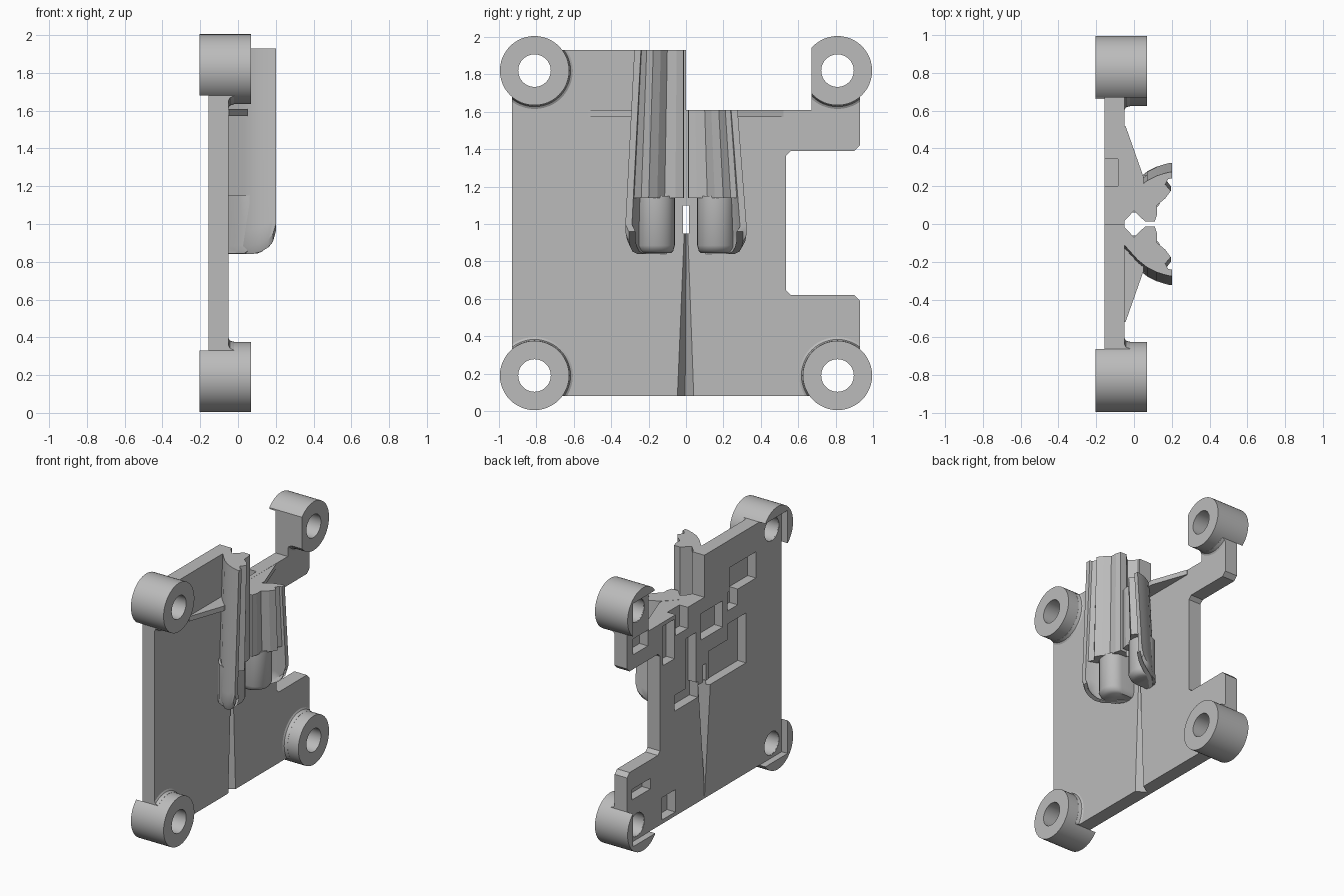
import bpy, bmesh, math
from mathutils import Vector

if "Cube" in bpy.data.objects:
    bpy.data.objects.remove(bpy.data.objects["Cube"], do_unlink=True)

grey = bpy.data.materials.new("plain grey")
grey.use_nodes = True
grey.diffuse_color = (0.5, 0.5, 0.5, 1)
grey.node_tree.nodes["Principled BSDF"].inputs["Base Color"].default_value = (0.5, 0.5, 0.5, 1)

BACK, FACE = -0.155, -0.05          # plate thickness along x
EDGE, LOW, HIGH = 0.93, 0.08, 1.93  # plate extents


def make(name, bm):
    bmesh.ops.recalc_face_normals(bm, faces=bm.faces)
    mesh = bpy.data.meshes.new(name)
    bm.to_mesh(mesh)
    bm.free()
    mesh.materials.append(grey)
    ob = bpy.data.objects.new(name, mesh)
    bpy.context.collection.objects.link(ob)
    return ob


def loft(name, rings, cap=True):
    """Skin a list of equal-length rings of points."""
    bm = bmesh.new()
    rows = [[bm.verts.new(p) for p in ring] for ring in rings]
    n = len(rows[0])
    for a, b in zip(rows, rows[1:]):
        for i in range(n):
            j = (i + 1) % n
            bm.faces.new((a[i], a[j], b[j], b[i]))
    if cap:
        bm.faces.new(rows[0])
        bm.faces.new(rows[-1])
    return make(name, bm)


def box(name, x, y, z):
    corners = [(y[0], z[0]), (y[1], z[0]), (y[1], z[1]), (y[0], z[1])]
    return loft(name, [[(d, *c) for c in corners] for d in x])


def lathe(name, profile, cy, cz, closed=False, sides=48):
    """Turn (radius, x) points about an axis along x."""
    rings = [[(x, cy + r * math.cos(math.tau * i / sides), cz + r * math.sin(math.tau * i / sides))
              for i in range(sides)] for r, x in profile]
    return loft(name, rings + rings[:1] if closed else rings, not closed)


def carve(ob, cutters, mode="DIFFERENCE"):
    """Apply booleans one by one and discard the cutters."""
    for c in cutters:
        mod = ob.modifiers.new("cut", "BOOLEAN")
        mod.object, mod.operation, mod.solver = c, mode, "EXACT"
        c.hide_render = True
    bpy.context.view_layer.update()
    ob_eval = ob.evaluated_get(bpy.context.evaluated_depsgraph_get())
    mesh = bpy.data.meshes.new_from_object(ob_eval)
    ob.modifiers.clear()
    ob.data = mesh
    for c in cutters:
        bpy.data.objects.remove(c, do_unlink=True)


def smooth(ob):
    bpy.ops.object.select_all(action="DESELECT")
    ob.select_set(True)
    bpy.context.view_layer.objects.active = ob
    bpy.ops.object.shade_smooth_by_angle(angle=math.radians(35))


# Back plate with side notch and lowered right shoulder
outline = [(-EDGE, LOW), (EDGE, LOW), (EDGE, 0.59), (0.9, 0.62), (0.56, 0.62), (0.535, 0.645),
           (0.535, 1.365), (0.56, 1.39), (0.9, 1.39), (EDGE, 1.42), (EDGE, HIGH), (0.67, HIGH),
           (0.67, 1.61), (0, 1.61), (0, HIGH), (-EDGE, HIGH)]
plate = loft("back_plate", [[(x, *p) for p in outline] for x in (BACK, FACE)])

centres = [(y, z) for y in (-0.81, 0.81) for z in (0.19, 1.82)]
cutters = [lathe("hole_cutter", [(0.088, -0.4), (0.088, 0.4)], *c) for c in centres]

# Pockets in the rear face: y range, z range
pockets = [((0.68, 0.86), (1.5, 1.62)), ((0.36, 0.5), (1.28, 1.58)), ((0.2, 0.345), (1.45, 1.7)),
           ((0.08, 0.36), (0.88, 1.0)), ((0.1, 0.22), (0.99, 1.38)), ((-0.22, 0.04), (1.3, 1.5)),
           ((-0.62, -0.3), (1.52, 1.72)), ((-0.4, -0.28), (1.4, 1.54)), ((-0.5, -0.05), (0.92, 1.18)),
           ((-0.5, -0.28), (1.17, 1.3)), ((0.65, 0.87), (0.4, 0.48)), ((0.35, 0.51), (0.11, 0.28))]
cutters += [box("pocket_cutter", (-0.3, -0.085), y, z) for y, z in pockets]

# Tapered centre grooves and the through slot
cutters.append(loft("front_groove_cutter", [
    [(-0.13, -0.005, 0.0), (-0.04, -0.055, 0.0), (-0.04, 0.05, 0.0)],
    [(-0.07, 0, 0.96), (-0.04, -0.014, 0.96), (-0.04, 0.014, 0.96)]]))
cutters.append(loft("rear_groove_cutter", [
    [(-0.15, 0, 0.1), (-0.17, -0.008, 0.1), (-0.17, 0.008, 0.1)],
    [(-0.08, 0, 0.97), (-0.17, -0.09, 0.97), (-0.17, 0.09, 0.97)]]))
cutters.append(box("slot_cutter", (-0.3, 0.1), (-0.017, 0.017), (0.95, 1.1)))
carve(plate, cutters)

# Corner bosses with blended feet
for y, z in centres:
    side = ("left" if y < 0 else "right") + ("_lower" if z < 1 else "_upper")
    notched = y > 0 and z > 1
    boss = lathe(side + "_boss", [(0.087, -0.205), (0.185, -0.205), (0.185, 0.07), (0.087, 0.07)], y, z, True)
    cuts = [box("seat_cutter", (-0.3, -0.15), (-EDGE, EDGE), (LOW, HIGH))]
    if notched:
        cuts.append(box("flat_cutter", (-0.3, 0.3), (0.4, 0.67), (1.5, 2.2)))
    carve(boss, cuts)
    smooth(boss)
    foot = lathe(side + "_boss_fillet", [(0.17, -0.06), (0.205, -0.06), (0.205, -0.05), (0.193, -0.043),
                                         (0.186, -0.02), (0.17, -0.02)], y, z, True)
    keep = box("fillet_limit", (-0.1, 0.1), (0.67 if notched else -EDGE, EDGE), (LOW, HIGH))
    carve(foot, [keep], "INTERSECT")
    smooth(foot)


def foot_height(x):
    """Rounded lower front corner of the clip."""
    t = max(0.0, min(1.0, (x - 0.06) / 0.14))
    return 0.84 + 0.12 * (1 - math.sqrt(1 - t * t))


# Twin clip halves, mirrored about the centre plane
for s, top, side in ((-1, HIGH, "left"), (1, 1.61, "right")):
    # Swept outer wing, flaring towards its lower end
    spine = [Vector(p) for p in ((-0.07, 0.09), (-0.03, 0.135), (0.02, 0.19), (0.07, 0.23),
                                 (0.12, 0.255), (0.16, 0.268), (0.185, 0.274), (0.2, 0.276))]
    inner = [p + Vector((0.004, -0.035)) if p.x < 0.18 else p + Vector((0, -0.035)) for p in spine]
    shape = spine + inner[::-1]
    levels = []
    for t in (0, 0.04, 0.12, 1):
        ring = []
        for p in shape:
            base = foot_height(p.x)
            flare = 0.05 * (1 - t) - (0.02 if t == 0 else 0.0)
            ring.append((p.x, s * (p.y + flare), base + (top - base) * t))
        levels.append(ring)
    smooth(loft(side + "_wing", levels))

    # Grooved upper rail, widening slightly downwards
    rail = [(-0.06, 0.006), (0, 0.07), (0.06, 0.012), (0.11, 0.014), (0.122, 0.05), (0.122, 0.1),
            (0.165, 0.135), (0.195, 0.175), (0.165, 0.21), (0.185, 0.245), (0.12, 0.235),
            (0.06, 0.205), (-0.06, 0.085)]
    rail_rings = [[(x, s * (y if y < 0.03 else y * k), z) for x, y in rail]
                  for z, k in ((1.14, 1.14), (top, 1.0))]
    loft(side + "_rail", rail_rings)

    # Rounded lower block below the rail
    arc = [(-0.06 + 0.0 * i, 0) for i in range(1)]
    arc = [(0.06 + 0.09 * math.sin(a), 0.16 - 0.1 * math.cos(a))
           for a in (math.pi * i / 14 for i in range(15))]
    arc = [(-0.07, 0.06)] + arc + [(0.0, 0.23), (-0.07, 0.14)]
    block = []
    for z, k in ((0.845, 0.8), (0.857, 0.92), (0.885, 1.0), (1.15, 1.0)):
        block.append([(-0.07 + (x + 0.07) * k, s * (0.16 + (y - 0.16) * k), z) for x, y in arc])
    smooth(loft(side + "_lower_block", block))

    # Thin triangular brace between plate and wing
    brace = [(-0.06, 0.52), (-0.045, 0.52), (0.05, 0.25), (0.05, 0.2), (-0.06, 0.08)]
    loft(side + "_brace", [[(x, s * y, z) for x, y in brace] for z in (1.572, 1.609)])
